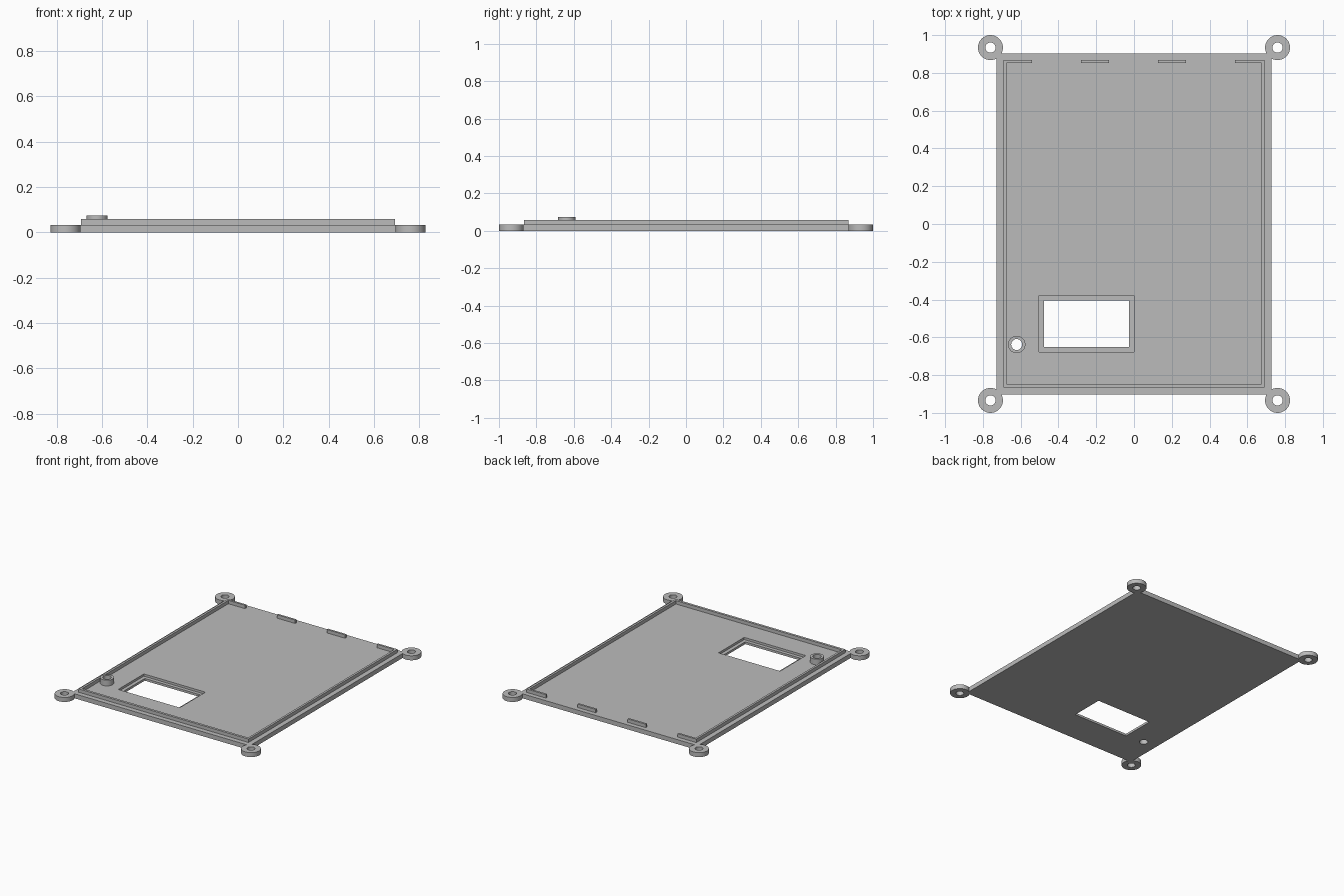
import bpy
import bmesh
from mathutils import Matrix, Vector

cube = bpy.data.objects.get("Cube")
if cube:
    bpy.data.objects.remove(cube, do_unlink=True)

grey = bpy.data.materials.new("plain_grey")
grey.use_nodes = True
grey.diffuse_color = (0.5, 0.5, 0.5, 1)
grey.node_tree.nodes["Principled BSDF"].inputs["Base Color"].default_value = grey.diffuse_color

FLOOR = 0.033   # top of the plate
RIM = 0.058     # top of the raised lip


def finish(name, bm):
    mesh = bpy.data.meshes.new(name)
    bm.to_mesh(mesh)
    bm.free()
    mesh.materials.append(grey)
    obj = bpy.data.objects.new(name, mesh)
    bpy.context.scene.collection.objects.link(obj)
    return obj


def box(name, x0, x1, y0, y1, z0, z1):
    bm = bmesh.new()
    centre = Vector((x0 + x1, y0 + y1, z0 + z1)) / 2
    size = Matrix.Diagonal((x1 - x0, y1 - y0, z1 - z0, 1))
    bmesh.ops.create_cube(bm, size=1, matrix=Matrix.Translation(centre) @ size)
    return finish(name, bm)


def disc(name, x, y, radius, z0, z1):
    bm = bmesh.new()
    bmesh.ops.create_cone(bm, cap_ends=True, segments=48, radius1=radius, radius2=radius,
                          depth=z1 - z0, matrix=Matrix.Translation((x, y, (z0 + z1) / 2)))
    return finish(name, bm)


def combine(target, tool, operation):
    """Apply a boolean and remove the tool object."""
    bpy.context.view_layer.objects.active = target
    mod = target.modifiers.new(operation, 'BOOLEAN')
    mod.operation, mod.object, mod.solver = operation, tool, 'EXACT'
    bpy.ops.object.modifier_apply(modifier=mod.name)
    bpy.data.objects.remove(tool, do_unlink=True)


# Flat cover plate with a mounting ear at each corner
plate = box("cover_plate", -0.728, 0.728, -0.902, 0.902, 0, FLOOR)
corners = [(sx * 0.76, sy * 0.934) for sx in (-1, 1) for sy in (-1, 1)]
for x, y in corners:
    combine(plate, disc("ear", x, y, 0.066, 0, FLOOR), 'UNION')
for x, y in corners:
    combine(plate, disc("ear_hole", x, y, 0.027, -0.1, 0.1), 'DIFFERENCE')

# Stepped display window
combine(plate, box("window_step", -0.502, 0, -0.678, -0.379, FLOOR / 2, 0.1), 'DIFFERENCE')
combine(plate, box("window_hole", -0.476, -0.026, -0.652, -0.405, -0.1, 0.1), 'DIFFERENCE')

# Raised ring around the button hole
button = (-0.621, -0.638)
boss = disc("button_boss", *button, 0.046, FLOOR, 0.075)
for part in (plate, boss):
    combine(part, disc("button_hole", *button, 0.029, -0.1, 0.2), 'DIFFERENCE')

# Lip on the front and both sides, open at the back
lip = box("locating_lip", -0.692, 0.692, -0.866, 0.868, FLOOR, RIM)
combine(lip, box("lip_inside", -0.676, 0.676, -0.848, 1, 0, 0.1), 'DIFFERENCE')

# Row of short tabs along the back edge
for i, (x0, x1) in enumerate([(-0.676, -0.54), (-0.28, -0.132), (0.128, 0.276), (0.534, 0.676)]):
    box(f"back_tab_{i + 1}", x0, x1, 0.853, 0.868, FLOOR, RIM)

# Smooth the round walls, keep the corners sharp
bpy.ops.object.select_all(action='DESELECT')
for obj in (plate, boss):
    obj.select_set(True)
bpy.context.view_layer.objects.active = plate
bpy.ops.object.shade_smooth_by_angle(angle=0.5)
